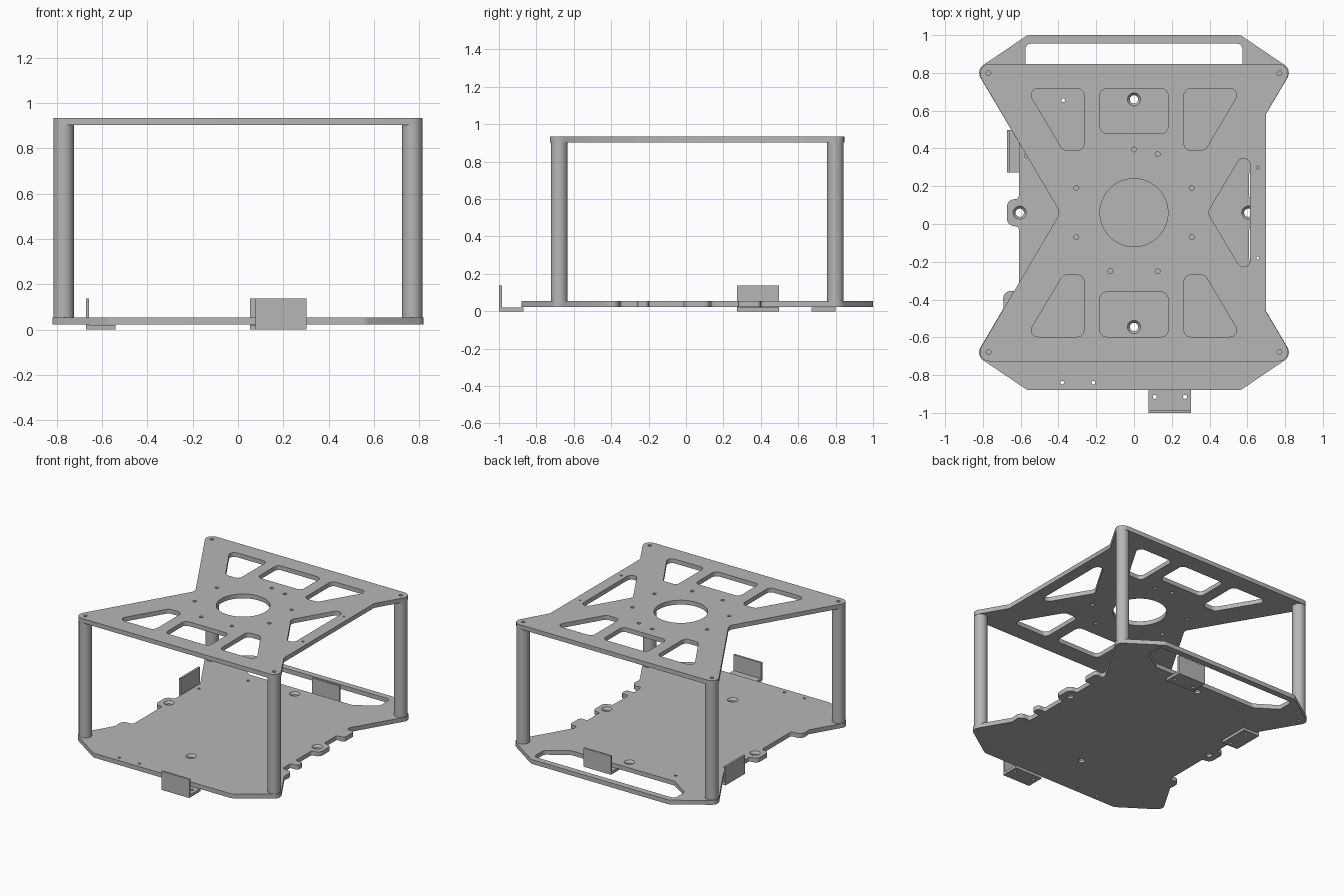
import bpy, bmesh, math
from mathutils import Vector

cube = bpy.data.objects.get("Cube")
if cube:
    bpy.data.objects.remove(cube)

MID = 0.06            # y of the frame's symmetry line
PLATE = 0.032         # plate thickness
LOW, HIGH = 0.022, 0.903

grey = bpy.data.materials.new("plain_grey")
grey.use_nodes = True
grey.diffuse_color = (0.47, 0.47, 0.47, 1)
grey.node_tree.nodes["Principled BSDF"].inputs["Base Color"].default_value = grey.diffuse_color
parts = []


def add_object(name, mesh):
    mesh.materials.clear()
    mesh.materials.append(grey)
    obj = bpy.data.objects.new(name, mesh)
    bpy.context.collection.objects.link(obj)
    parts.append(obj)
    return obj


def rounded(points, radius=0.0, steps=6):
    """Polygon with filleted corners; a point may carry its own radius."""
    out = []
    for i, p in enumerate(points):
        r = p[2] if len(p) > 2 else radius
        c = Vector(p[:2])
        a = Vector(points[i - 1][:2]) - c
        b = Vector(points[(i + 1) % len(points)][:2]) - c
        half = a.angle(b) / 2
        if r <= 0 or half > 1.56:
            out.append(c)
            continue
        cut = min(r / math.tan(half), a.length * 0.49, b.length * 0.49)
        r = cut * math.tan(half)
        a.normalize()
        b.normalize()
        centre = c + (a + b).normalized() * (r / math.sin(half))
        start, end = c + a * cut - centre, c + b * cut - centre
        turn = start.angle_signed(end)
        for k in range(steps + 1):
            t = -turn * k / steps
            out.append(centre + Vector((start.x * math.cos(t) - start.y * math.sin(t),
                                        start.x * math.sin(t) + start.y * math.cos(t))))
    return out


def circle(x, y, r, n=20):
    return [Vector((x + r * math.cos(math.tau * k / n), y + r * math.sin(math.tau * k / n)))
            for k in range(n)]


def flip_x(pts):
    return [(-p[0], *p[1:]) for p in pts]


def flip_y(pts):
    return [(p[0], 2 * MID - p[1], *p[2:]) for p in pts]


def plate(name, loops, z, thick):
    """Flat plate: first loop is the outline, the rest are openings."""
    curve = bpy.data.curves.new(name, "CURVE")
    curve.dimensions = "2D"
    curve.fill_mode = "BOTH"
    curve.extrude = thick / 2
    for loop in loops:
        s = curve.splines.new("POLY")
        s.points.add(len(loop) - 1)
        for pt, co in zip(s.points, loop):
            pt.co = (co[0], co[1], 0, 1)
        s.use_cyclic_u = True
    temp = bpy.data.objects.new(name + "_curve", curve)
    bpy.context.collection.objects.link(temp)
    bpy.context.view_layer.update()
    mesh = bpy.data.meshes.new_from_object(
        temp.evaluated_get(bpy.context.evaluated_depsgraph_get()))
    bpy.data.objects.remove(temp)
    bm = bmesh.new()
    bm.from_mesh(mesh)
    bmesh.ops.remove_doubles(bm, verts=bm.verts, dist=0.0001)
    bmesh.ops.recalc_face_normals(bm, faces=bm.faces)
    bmesh.ops.translate(bm, verts=bm.verts, vec=(0, 0, z + thick / 2))
    bm.to_mesh(mesh)
    bm.free()
    return add_object(name, mesh)


corners = [(x, y) for x in (-0.77, 0.77) for y in (0.798, -0.678)]

# Top plate: deep notch on one side, straight edge on the other
upper = [(0.70, 0.585), (0.854, 0.847, 0.05), (-0.854, 0.847, 0.05)]
outline = upper + [(-0.39, MID, 0.05)] + flip_y(upper)[::-1]
window = [(-0.18, 0.48), (0.18, 0.48), (0.18, 0.717), (-0.18, 0.717)]
wedge = [(0.265, 0.717), (0.265, 0.39), (0.375, 0.39), (0.57, 0.717)]
side_cut = [(0.39, MID), (0.615, 0.44), (0.615, -0.32)]
openings = [rounded(side_cut, 0.035), circle(0, MID, 0.18, 48)]
for shape in (window, wedge, flip_x(wedge)):
    openings += [rounded(shape, 0.035), rounded(flip_y(shape), 0.035)]
screws = [(x, y) for x in (-0.305, 0.305) for y in (0.19, -0.07)]
screws += [(0, 0.395), (0.125, 0.37), (-0.125, -0.25), (0.125, -0.25)]
openings += [circle(x, y, 0.013, 12) for x, y in screws + corners]
openings += [circle(0.655, y, 0.008, 10) for y in (0.30, -0.18)]
plate("top_plate", [rounded(outline)] + openings, HIGH, PLATE)

# Bottom plate: chamfered ends, edge tabs and a rear handle slot
end = [(0.61, 0.432), (0.837, 0.815, 0.05), (0.564, 1.0, 0.05)]
ear = [(0.61, -0.015, 0.015), (0.672, -0.005, 0.06), (0.672, 0.125, 0.06), (0.61, 0.135, 0.015)]
bump = [(0.61, -0.355, 0.02), (0.695, -0.355, 0.04), (0.69, -0.445)]


def tab(y0, y1):
    return [(0.61, y0, 0.012), (0.67, y0, 0.02), (0.67, y1, 0.02), (0.61, y1, 0.012)]


left_edge = flip_y(end)[::-1][:2] + bump[::-1]
right = left_edge + tab(-0.26, -0.20) + ear + tab(0.28, 0.40) + end
left = left_edge + ear + end
outline = right + flip_x(left)[::-1]
slot = [(0.42, 0.735), (0.575, 0.835), (0.575, 0.955)]
slot += flip_x(slot)[::-1]
mounts = [(0, 0.66), (0, -0.545), (0.605, MID), (-0.605, MID)]
pins = [(-0.38, -0.84), (-0.215, -0.84), (-0.375, 0.655), (-0.57, 0.36)]
openings = [rounded(slot, 0.03)]
openings += [circle(x, y, 0.035, 24) for x, y in mounts]
openings += [circle(x, y, 0.010, 12) for x, y in pins + corners]
plate("bottom_plate", [rounded(outline)] + openings, LOW, PLATE)

# Countersunk seats inside the mounting holes
for x, y in mounts:
    bm = bmesh.new()
    rings = [(0.035, PLATE), (0.022, PLATE / 2), (0.022, 0), (0.035, 0)]
    loops = [[bm.verts.new((p.x, p.y, LOW + h)) for p in circle(x, y, r, 24)] for r, h in rings]
    for a, b in zip(loops, loops[1:]):
        for k in range(24):
            bm.faces.new((a[k - 1], a[k], b[k], b[k - 1]))
    mesh = bpy.data.meshes.new("countersunk_seat")
    bm.to_mesh(mesh)
    bm.free()
    add_object("countersunk_seat", mesh)

# Corner posts
for x, y in corners:
    bm = bmesh.new()
    height = HIGH - LOW - PLATE
    bmesh.ops.create_cone(bm, cap_ends=True, segments=32, radius1=0.045, radius2=0.045, depth=height)
    bmesh.ops.translate(bm, verts=bm.verts, vec=(x, y, LOW + PLATE + height / 2))
    mesh = bpy.data.meshes.new("corner_post")
    bm.to_mesh(mesh)
    bm.free()
    add_object("corner_post", mesh)


# Angle brackets: drilled foot with an upright lip on its outer edge
def bracket(name, location, turn):
    w, depth, lip = 0.1125, 0.13, 0.015
    foot = plate(name + "_foot", [[(-w, 0), (w, 0), (w, depth), (-w, depth)],
                                  circle(-0.08, 0.085, 0.011, 12), circle(0.08, 0.085, 0.011, 12)],
                 0, 0.02)
    upright = plate(name + "_upright", [[(-w, 0), (w, 0), (w, lip), (-w, lip)]], 0.02, 0.117)
    for obj in (foot, upright):
        obj.location = location
        obj.rotation_euler.z = turn


bracket("front_bracket", (0.19, -1.0, 0), 0)
bracket("right_bracket", (-0.672, 0.385, 0), -math.pi / 2)
bracket("rear_bracket", (0.165, 0.80, 0), math.pi)

# Smooth round walls, keep plate edges crisp
bpy.ops.object.select_all(action="DESELECT")
for obj in parts:
    obj.select_set(True)
bpy.context.view_layer.objects.active = parts[0]
bpy.ops.object.shade_smooth_by_angle(angle=math.radians(35))
